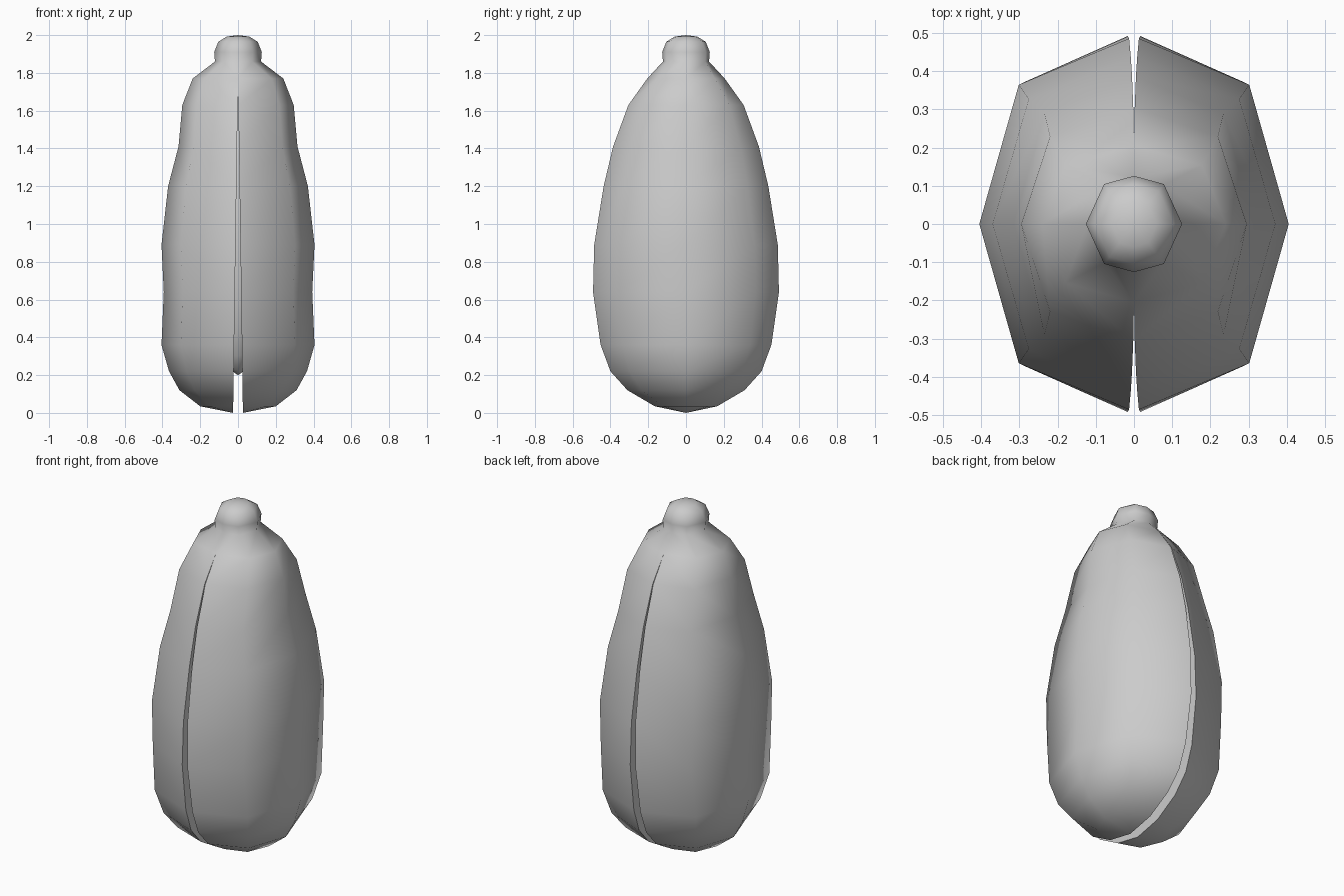
import bpy, bmesh
from math import sin, cos, pi, radians

cube = bpy.data.objects.get("Cube")
if cube:
    bpy.data.objects.remove(cube, do_unlink=True)

grey = bpy.data.materials.new("plain grey")
grey.use_nodes = True
COLOUR = (0.6, 0.6, 0.6, 1)
grey.diffuse_color = COLOUR
grey.node_tree.nodes["Principled BSDF"].inputs["Base Color"].default_value = COLOUR

GAP_TOP = 1.76   # height where the two halves meet


def add_object(name, bm):
    bmesh.ops.recalc_face_normals(bm, faces=bm.faces)
    mesh = bpy.data.meshes.new(name)
    bm.to_mesh(mesh)
    bm.free()
    mesh.materials.append(grey)
    ob = bpy.data.objects.new(name, mesh)
    bpy.context.collection.objects.link(ob)
    return ob


def smooth(ob, angle):
    bpy.ops.object.select_all(action="DESELECT")
    ob.select_set(True)
    bpy.context.view_layer.objects.active = ob
    bpy.ops.object.shade_smooth_by_angle(angle=radians(angle))


# Profile of the pod: height, half width in x, half depth in y
pod = [(0.035, 0.2, 0.165), (0.12, 0.31, 0.31), (0.22, 0.365, 0.4),
       (0.36, 0.405, 0.452), (0.64, 0.393, 0.492), (0.89, 0.405, 0.486),
       (1.2, 0.37, 0.436), (1.41, 0.315, 0.386), (1.63, 0.295, 0.305),
       (1.77, 0.24, 0.205)]
knob = [(1.86, 0.122, 0.122), (1.91, 0.126, 0.126),
        (1.965, 0.104, 0.104), (1.992, 0.06, 0.06)]

# Split shell: one half with a flat inner wall, mirrored to the other side
bm = bmesh.new()
rings = []
for z, w, d in pod + knob:
    gap = max(0, 0.026 * (1 - z / GAP_TOP))
    dx, dy = (0.745, 0.75) if z < GAP_TOP + 0.05 else (0.62, 0.83)
    section = [(gap, -d), (dx * w, -dy * d), (w, 0), (dx * w, dy * d), (gap, d)]
    rings.append([bm.verts.new((x, y, z)) for x, y in section])
for a, b in zip(rings, rings[1:]):
    for i in range(4):
        bm.faces.new((a[i], a[i + 1], b[i + 1], b[i]))
    if a[0].co.z < GAP_TOP:
        bm.faces.new((a[4], a[0], b[0], b[4]))
base = bm.verts.new((0.026, 0, 0))
tip = bm.verts.new((0, 0, 2))
for i in range(4):
    bm.faces.new((base, rings[0][i + 1], rings[0][i]))
    bm.faces.new((tip, rings[-1][i], rings[-1][i + 1]))
bm.faces.new((base, rings[0][0], rings[0][4]))
shell = add_object("split_shell", bm)
mirror = shell.modifiers.new("other half", "MIRROR")
mirror.use_clip = True
bpy.context.view_layer.objects.active = shell
shell.select_set(True)
bpy.ops.object.modifier_apply(modifier=mirror.name)
smooth(shell, 70)

# Core showing at the bottom of the gap
bm = bmesh.new()
bmesh.ops.create_uvsphere(bm, u_segments=16, v_segments=12, radius=1)
for v in bm.verts:
    v.co = (v.co.x * 0.15, v.co.y * 0.24, 0.97 + v.co.z * 0.77)
smooth(add_object("inner_core", bm), 60)
